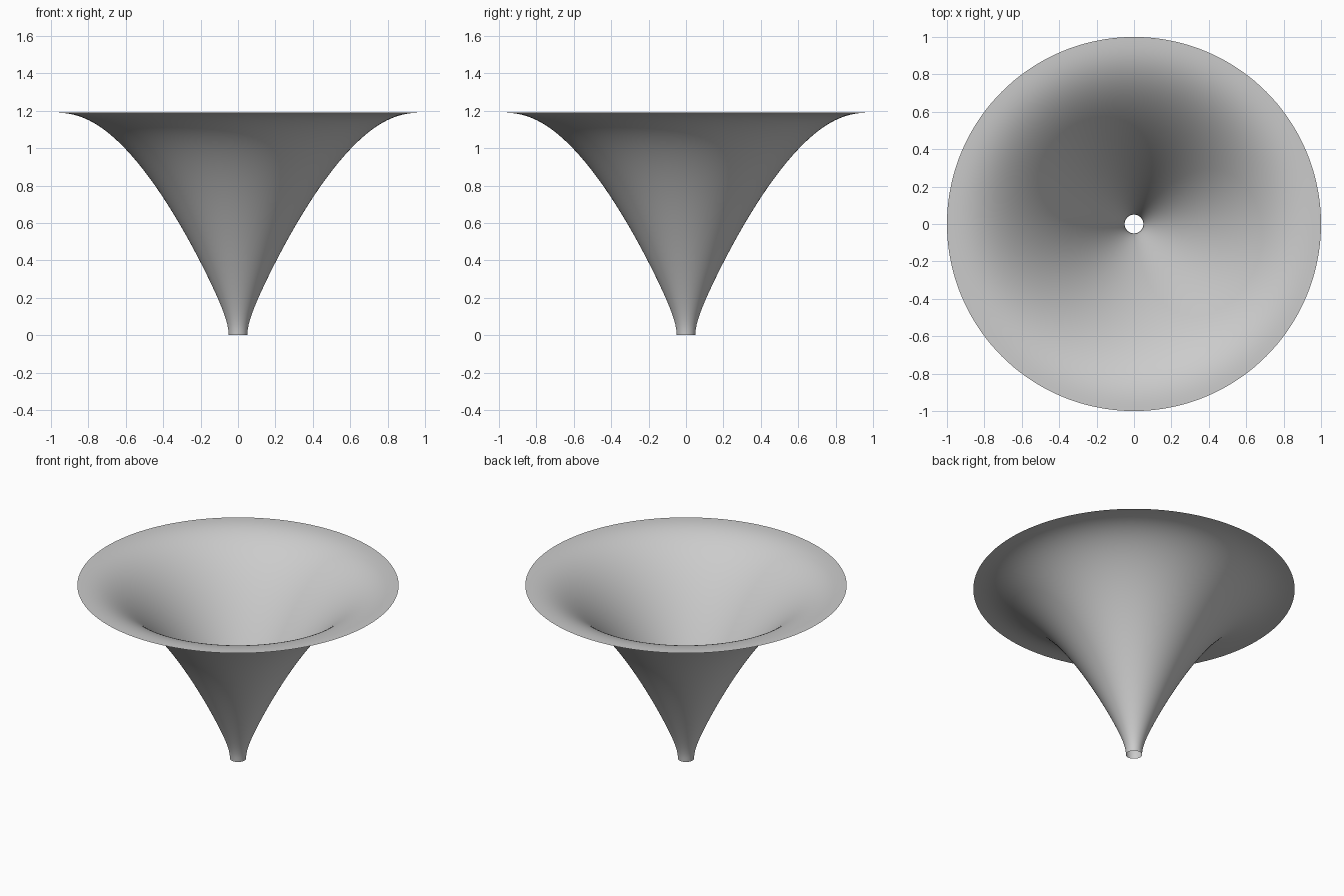
import bpy
import bmesh
import math

RINGS, SEGMENTS = 96, 144
THROAT, MOUTH, HEIGHT = 0.05, 1.0, 1.19
SLOPE = 0.48      # wall opening of the conical section
ROLL = 2.8        # sharpness of the rolled-out lip

cube = bpy.data.objects.get("Cube")
if cube:
    bpy.data.objects.remove(cube, do_unlink=True)


def cone_radius(z):
    """Hyperbolic wall: straight at the throat, then conical."""
    return math.hypot(THROAT, SLOPE * z)


def horn_radius(u):
    """Radius at height fraction u, with the lip flaring flat at the mouth."""
    flare = 1 - max(0.0, 1 - u ** ROLL) ** (1 / ROLL)
    return cone_radius(u * HEIGHT) + (MOUTH - cone_radius(HEIGHT)) * flare


# Horn wall: an open single-sheet profile spun around z, rings packed at the lip
bm = bmesh.new()
profile = []
for i in range(RINGS + 1):
    u = 1 - (1 - i / RINGS) ** 2.4
    profile.append(bm.verts.new((horn_radius(u), 0, u * HEIGHT)))
edges = [bm.edges.new(pair) for pair in zip(profile, profile[1:])]
bmesh.ops.spin(bm, geom=profile + edges, cent=(0, 0, 0), axis=(0, 0, 1),
               angle=math.tau, steps=SEGMENTS, use_merge=False)
bmesh.ops.remove_doubles(bm, verts=bm.verts[:], dist=1e-5)

# Face the sheet towards the inside of the bell
bm.normal_update()
bmesh.ops.reverse_faces(bm, faces=[f for f in bm.faces if f.normal.z < 0])
for face in bm.faces:
    face.smooth = True

mesh = bpy.data.meshes.new("horn_bell")
bm.to_mesh(mesh)
bm.free()
horn = bpy.data.objects.new("horn_bell", mesh)
bpy.context.collection.objects.link(horn)

# Plain grey finish
grey = bpy.data.materials.new("light_grey")
grey.use_nodes = True
colour = (0.6, 0.6, 0.6, 1)
grey.diffuse_color = colour
grey.node_tree.nodes["Principled BSDF"].inputs["Base Color"].default_value = colour
mesh.materials.append(grey)
